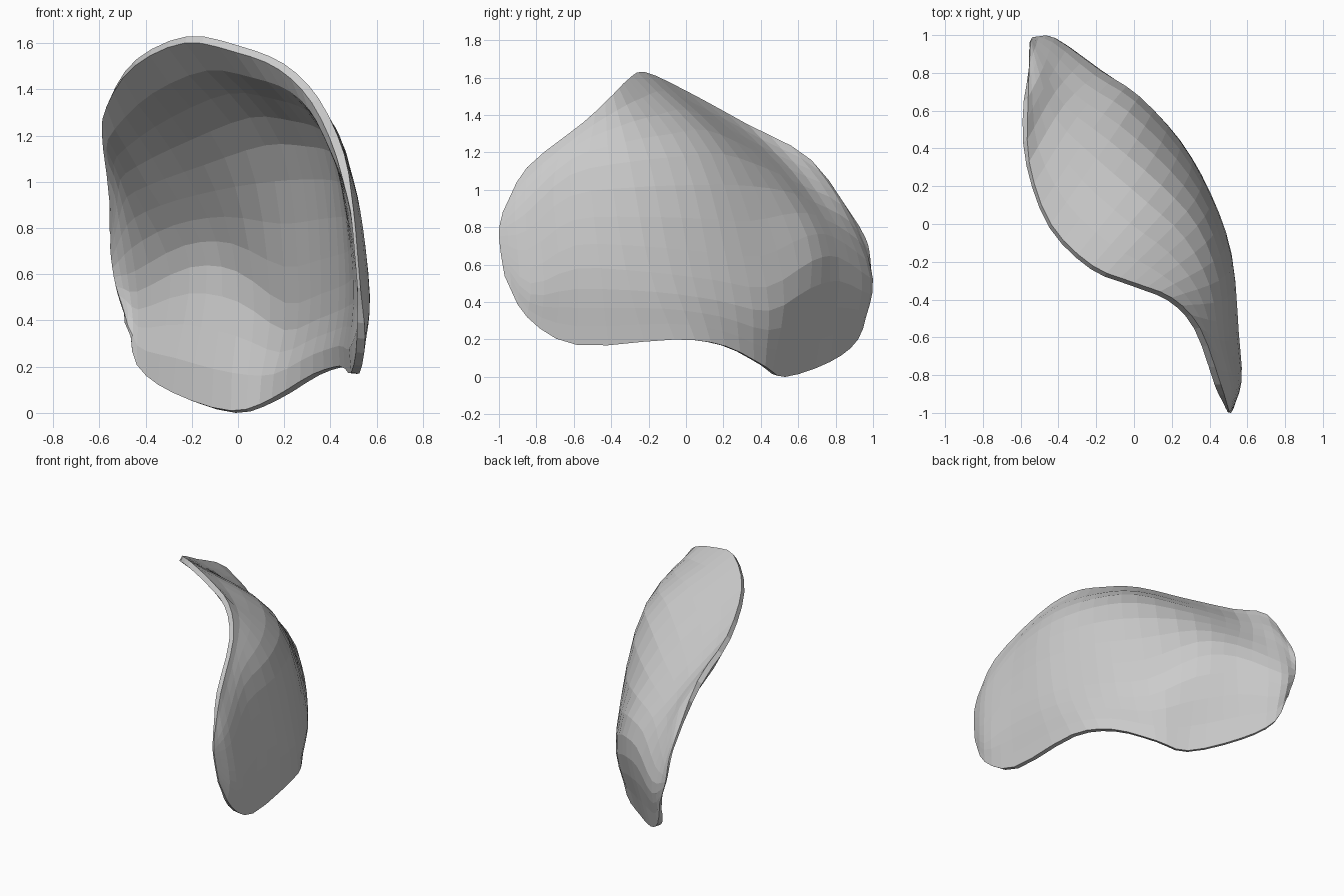
import bpy
import bmesh
from mathutils import Vector

if "Cube" in bpy.data.objects:
    bpy.data.objects.remove(bpy.data.objects["Cube"])

# Cross-sections of the outer skin, tail to nose: top rim, shoulder, belly, bottom rim
SECTIONS = [
    [(-.55, .93, .80), (-.545, .975, .70), (-.53, .99, .55), (-.48, .98, .39)],
    [(-.56, .67, 1.16), (-.48, .83, .92), (-.42, .985, .53), (-.42, .92, .20)],
    [(-.555, .33, 1.35), (-.37, .63, 1.02), (-.18, .815, .64), (-.26, .77, .08)],
    [(-.44, .00, 1.53), (-.13, .44, 1.11), (.03, .675, .62), (-.01, .53, .00)],
    [(-.22, -.22, 1.63), (.145, .205, 1.19), (.25, .43, .48), (.17, .425, .055)],
    [(.00, -.31, 1.59), (.335, -.01, 1.18), (.41, .14, .52), (.355, .21, .165)],
    [(.20, -.39, 1.51), (.45, -.30, 1.15), (.52, -.19, .56), (.475, -.06, .20)],
    [(.35, -.55, 1.36), (.48, -.62, 1.08), (.555, -.58, .58), (.525, -.58, .17)],
    [(.46, -.85, 1.12), (.53, -.86, .87), (.57, -.83, .50), (.55, -.85, .32)],
    [(.50, -.98, .88), (.51, -1.0, .78), (.52, -.99, .66), (.53, -.97, .54)],
]


def spline(points, steps):
    """Catmull-Rom curve through the points, with mirrored end tangents."""
    p = [Vector(v) for v in points]
    p = [2 * p[0] - p[1]] + p + [2 * p[-1] - p[-2]]
    out = []
    for a, b, c, d in zip(p, p[1:], p[2:], p[3:]):
        for k in range(steps):
            t = k / steps
            out.append(.5 * (2 * b + (c - a) * t + (2 * a - 5 * b + 4 * c - d) * t * t
                             + (3 * b - a - 3 * c + d) * t ** 3))
    return out + [p[-2]]


# Loft the skin: smooth along its length, then across each section
rows = [spline(row, 3) for row in zip(*SECTIONS)]
grid = [spline(col, 4) for col in zip(*rows)]

bm = bmesh.new()
verts = [[bm.verts.new(co) for co in col] for col in grid]
for c0, c1 in zip(verts, verts[1:]):
    for j in range(len(c0) - 1):
        bm.faces.new((c0[j], c0[j + 1], c1[j + 1], c1[j]))
bm.normal_update()
if sum((f.normal.dot(Vector((1, 1, 0))) for f in bm.faces)) < 0:
    bmesh.ops.reverse_faces(bm, faces=bm.faces[:])
mesh = bpy.data.meshes.new("curved_shell")
bm.verts.index_update()
bm.to_mesh(mesh)
bm.free()

shell = bpy.data.objects.new("curved_shell", mesh)
bpy.context.collection.objects.link(shell)

# Wall thickness, thinner along the rim and towards both ends
group = shell.vertex_groups.new(name="wall")
cols, rings = len(grid), len(grid[0])
for i in range(cols):
    for j in range(rings):
        end = min(1, .25 + .17 * min(i, cols - 1 - i))
        edge = min(1, .65 + .35 * min(j, rings - 1 - j))
        group.add([i * rings + j], min(end, edge), 'REPLACE')
wall = shell.modifiers.new("wall", 'SOLIDIFY')
wall.thickness = 0.055
wall.offset = -1
wall.vertex_group = "wall"

grey = bpy.data.materials.new("light_grey")
grey.diffuse_color = (.6, .6, .6, 1)
grey.use_nodes = True
grey.node_tree.nodes["Principled BSDF"].inputs["Base Color"].default_value = grey.diffuse_color
mesh.materials.append(grey)
